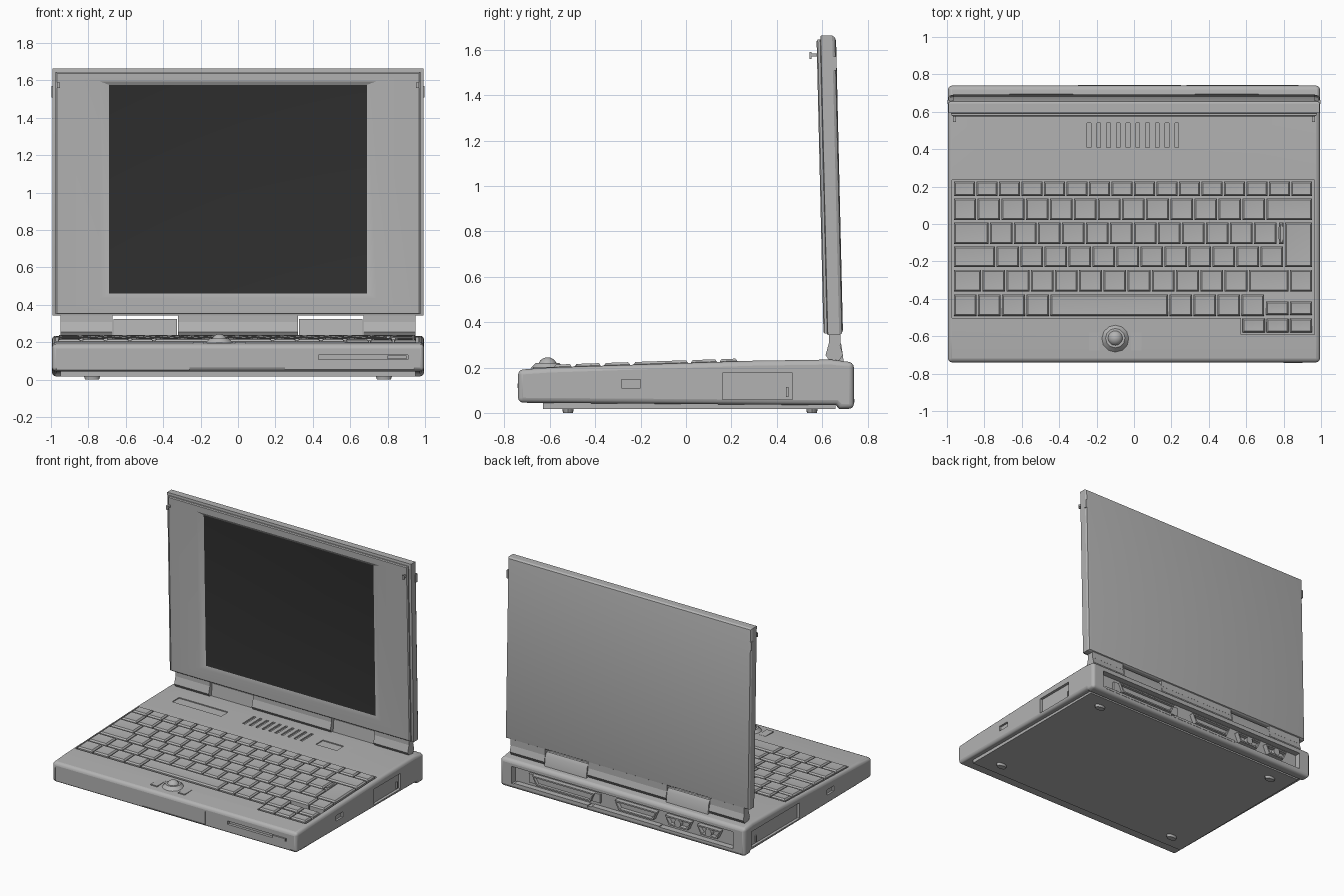
import bpy, bmesh, math
from mathutils import Vector

if "Cube" in bpy.data.objects:
    bpy.data.objects.remove(bpy.data.objects["Cube"])


def material(name, rgb):
    m = bpy.data.materials.new(name)
    m.diffuse_color = (*rgb, 1)
    m.use_nodes = True
    m.node_tree.nodes["Principled BSDF"].inputs["Base Color"].default_value = m.diffuse_color
    return m


GREY = material("casing grey", (0.45, 0.45, 0.45))
DARK = material("screen black", (0.027, 0.027, 0.027))


def finish(name, bm, mats=(GREY,), angle=30):
    bmesh.ops.recalc_face_normals(bm, faces=bm.faces)
    me = bpy.data.meshes.new(name)
    bm.to_mesh(me)
    bm.free()
    for m in mats:
        me.materials.append(m)
    ob = bpy.data.objects.new(name, me)
    bpy.context.collection.objects.link(ob)
    bpy.ops.object.select_all(action='DESELECT')
    ob.select_set(True)
    bpy.context.view_layer.objects.active = ob
    bpy.ops.object.shade_smooth_by_angle(angle=math.radians(angle))
    return ob


def add_box(bm, x0, x1, y0, y1, z0, z1):
    vs = bmesh.ops.create_cube(bm, size=1)["verts"]
    for v in vs:
        v.co = Vector(((x0 + x1) / 2 + v.co.x * (x1 - x0),
                       (y0 + y1) / 2 + v.co.y * (y1 - y0),
                       (z0 + z1) / 2 + v.co.z * (z1 - z0)))


def boxes(name, items):
    bm = bmesh.new()
    for b in items:
        add_box(bm, *b)
    return finish(name, bm)


def add_prism(bm, profile, x0, x1):
    a = [bm.verts.new((x0, y, z)) for y, z in profile]
    b = [bm.verts.new((x1, y, z)) for y, z in profile]
    bm.faces.new(a)
    bm.faces.new(b[::-1])
    for i in range(len(a)):
        j = (i + 1) % len(a)
        bm.faces.new((a[i], b[i], b[j], a[j]))


def add_loft(bm, rings):
    """Skin a list of four-point rings; returns the last cap face."""
    rs = [[bm.verts.new(p) for p in r] for r in rings]
    for a, b in zip(rs, rs[1:]):
        for i in range(4):
            j = (i + 1) % 4
            bm.faces.new((a[i], a[j], b[j], b[i]))
    bm.faces.new(rs[0])
    return bm.faces.new(rs[-1])


def deck(y):
    """Height of the sloping top deck."""
    return 0.2 + (y + 0.6) * 0.033


def apply(ob, mod):
    bpy.context.view_layer.objects.active = ob
    bpy.ops.object.modifier_apply(modifier=mod.name)


def cut(ob, items):
    cutter = boxes("cutter", items)
    cutter.hide_render = True
    mod = ob.modifiers.new("cut", 'BOOLEAN')
    mod.object, mod.operation, mod.solver = cutter, 'DIFFERENCE', 'EXACT'
    apply(ob, mod)
    bpy.data.objects.remove(cutter)


# base casing: side profile extruded across, rounded, then cut
bm = bmesh.new()
add_prism(bm, [(-0.74, 0.045), (-0.74, 0.19), (-0.6, 0.2), (0.3, 0.23), (0.64, 0.235),
               (0.74, 0.222), (0.74, 0.018), (0.675, 0.018), (0.66, 0.034)], -0.995, 0.995)
base = finish("base_casing", bm)
bev = base.modifiers.new("round", 'BEVEL')
bev.width, bev.segments, bev.limit_method, bev.angle_limit = 0.022, 3, 'ANGLE', math.radians(50)
apply(base, bev)

cut(base, [(-0.972, 0.965, -0.503, 0.236, 0.175, 0.4)])                # keyboard well
cut(base, [(0.572, 0.965, -0.592, -0.45, 0.175, 0.4)])                 # arrow key notch
cut(base, [(-0.83, -0.43, 0.42, 0.5, 0.226, 0.4), (0.34, 0.51, 0.42, 0.5, 0.226, 0.4)])
cut(base, [(-0.25 + i * 0.052, -0.23 + i * 0.052, 0.41, 0.54, 0.222, 0.4) for i in range(10)])
cut(base, [(-0.97, -0.26, -0.9, -0.734, 0.05, 0.155),                  # front battery panel
           (0.25, 0.94, -0.9, -0.735, 0.05, 0.155)])                   # front drive panel
cut(base, [(0.43, 0.91, -0.9, -0.715, 0.108, 0.132)])                  # disk slot
cut(base, [(0.975, 1.2, 0.16, 0.47, 0.06, 0.175), (0.98, 1.2, -0.285, -0.2, 0.11, 0.148),
           (-1.2, -0.975, 0.1, 0.66, 0.06, 0.175), (-1.2, -0.98, -0.3, -0.22, 0.11, 0.148)])
cut(base, [(-0.9, 0.9, 0.695, 0.9, 0.055, 0.18)])                      # rear port bay
bpy.ops.object.select_all(action='DESELECT')
base.select_set(True)
bpy.context.view_layer.objects.active = base
bpy.ops.object.shade_smooth_by_angle(angle=math.radians(35))
wn = base.modifiers.new("even shading", 'WEIGHTED_NORMAL')
wn.keep_sharp = True

boxes("disk_eject_button", [(0.8, 0.9, -0.742, -0.73, 0.11, 0.13)])
boxes("side_door_catches", [(0.97, 0.984, 0.44, 0.452, 0.07, 0.115),
                            (-0.984, -0.97, 0.58, 0.592, 0.07, 0.115)])

# underside plate and feet
boxes("bottom_plate", [(-0.95, 0.95, -0.63, 0.66, 0.018, 0.05)])
bm = bmesh.new()
for x in (-0.78, 0.78):
    for y in (-0.52, 0.555):
        r = bmesh.ops.create_cone(bm, cap_ends=True, segments=16, radius1=0.022, radius2=0.026, depth=0.022)
        for v in r["verts"]:
            v.co = Vector((v.co.x * 1.7 + x, v.co.y + y, v.co.z + 0.011))
finish("feet", bm)

# rear ports
bm = bmesh.new()
add_box(bm, 0.2, 0.78, 0.69, 0.712, 0.085, 0.15)
for x0, x1 in ((-0.27, 0.07), (0.24, 0.74), (-0.55, -0.34), (-0.79, -0.6)):
    r = lambda y, i: [(x0 + i, y, 0.15 - i), (x1 - i, y, 0.15 - i),
                      (x1 - 0.03 - i, y, 0.085 + i), (x0 + 0.03 + i, y, 0.085 + i)]
    add_loft(bm, [r(0.69, 0), r(0.73, 0), r(0.73, 0.01), r(0.705, 0.012)])
finish("rear_ports", bm)
bm = bmesh.new()
for x in (-0.445, -0.695):
    r = bmesh.ops.create_cone(bm, cap_ends=True, segments=20, radius1=0.026, radius2=0.026, depth=0.04)
    for v in r["verts"]:
        v.co = Vector((x + v.co.x, 0.715 + v.co.z, 0.117 + v.co.y))
finish("round_ports", bm)
boxes("rear_flaps", [(0.28, 0.88, 0.7, 0.742, 0.045, 0.062), (-0.3, 0.25, 0.7, 0.742, 0.045, 0.062)])

# keyboard: each row is (y0, y1, [key boundaries])
def run(start, end, n):
    return [start + (end - start) * i / n for i in range(n + 1)]


L, R = -0.967, 0.957
rows = [(0.145, 0.23, run(L, R, 16)),
        (0.018, 0.14, [L] + run(-0.84, 0.705, 12) + [R]),
        (-0.11, 0.012, [L] + run(-0.775, 0.767, 12)),
        (-0.235, -0.115, [L] + run(-0.74, 0.8, 12)),
        (-0.365, -0.243, [L] + run(-0.815, 0.61, 11) + [0.83, R]),
        (-0.495, -0.372, run(L, -0.45, 4) + run(0.185, 0.7, 4)),
        (-0.49, -0.41, [0.703, 0.83, R]),
        (-0.585, -0.5, run(0.577, R, 3))]
keys = [(a, b, y0, y1) for y0, y1, xs in rows for a, b in zip(xs, xs[1:])]
keys += [(0.803, R, -0.235, 0.012), (0.77, 0.803, -0.11, 0.012)]       # tall enter key
bm = bmesh.new()
for x0, x1, y0, y1 in keys:
    def ring(i, h):
        return [(x, y, deck(y) + h) for x, y in
                ((x0 + i, y0 + i), (x1 - i, y0 + i), (x1 - i, y1 - i), (x0 + i, y1 - i))]
    add_loft(bm, [ring(0.004, -0.03), ring(0.004, 0.002), ring(0.012, 0.012), ring(0.03, 0.01)])
finish("keys", bm, angle=35)

# pointing ball with its collar, and click buttons
bm = bmesh.new()
r = bmesh.ops.create_uvsphere(bm, u_segments=20, v_segments=12, radius=0.043)
bmesh.ops.translate(bm, verts=r["verts"], vec=(-0.1, -0.61, 0.202))
finish("pointing_ball", bm, angle=60)
bm = bmesh.new()
r = bmesh.ops.create_cone(bm, cap_ends=True, segments=12, radius1=0.075, radius2=0.052, depth=0.024)
bmesh.ops.translate(bm, verts=r["verts"], vec=(-0.1, -0.61, 0.208))
finish("ball_collar", bm)
boxes("click_buttons", [(-0.24, -0.185, -0.675, -0.58, 0.18, 0.202), (-0.015, 0.04, -0.675, -0.58, 0.18, 0.202)])

# hinges
hexagon = [(0.615, 0.255), (0.635, 0.225), (0.67, 0.225), (0.692, 0.255), (0.675, 0.315), (0.632, 0.315)]
bm = bmesh.new()
for x0, x1 in ((-0.95, -0.67), (-0.32, 0.32), (0.67, 0.95)):
    add_prism(bm, hexagon, x0, x1)
    add_box(bm, x0, x1, 0.63, 0.68, 0.3, 0.36)
finish("hinge_barrels", bm)
bm = bmesh.new()
for x0, x1 in ((-0.665, -0.325), (0.325, 0.665)):
    add_prism(bm, [(0.64, 0.225), (0.695, 0.225), (0.685, 0.3), (0.67, 0.325), (0.65, 0.325)], x0, x1)
finish("hinge_blocks", bm)

# lid: nested rectangles from the back cover to the screen, leaning slightly forward
def lean(y, z):
    return y - (z - 0.345) * 0.0235


def lid_ring(hx, z0, z1, y):
    return [(x, lean(y, z), z) for x, z in ((-hx, z0), (hx, z0), (hx, z1), (-hx, z1))]


bm = bmesh.new()
screen = add_loft(bm, [lid_ring(*r) for r in (
    (0.965, 0.365, 1.64, 0.692), (0.985, 0.35, 1.655, 0.687), (0.992, 0.343, 1.663, 0.675),
    (0.992, 0.343, 1.663, 0.625), (0.975, 0.35, 1.645, 0.622), (0.975, 0.35, 1.645, 0.611),
    (0.968, 0.355, 1.638, 0.606), (0.74, 0.435, 1.595, 0.606), (0.69, 0.46, 1.577, 0.616))])
screen.material_index = 1
finish("lid_and_screen", bm, (GREY, DARK), angle=25)

# lid latches: front hooks and side sliders
hooks = []
for s in (-1, 1):
    hooks += [(s * 0.96 - 0.008, s * 0.96 + 0.008, 0.55, 0.585, 1.57, 1.585),
              (s * 0.96 - 0.008, s * 0.96 + 0.008, 0.545, 0.553, 1.56, 1.59),
              (s * 0.99 - 0.006, s * 0.99 + 0.006, 0.642, 0.664, 1.51, 1.57)]
boxes("lid_latches", hooks)
